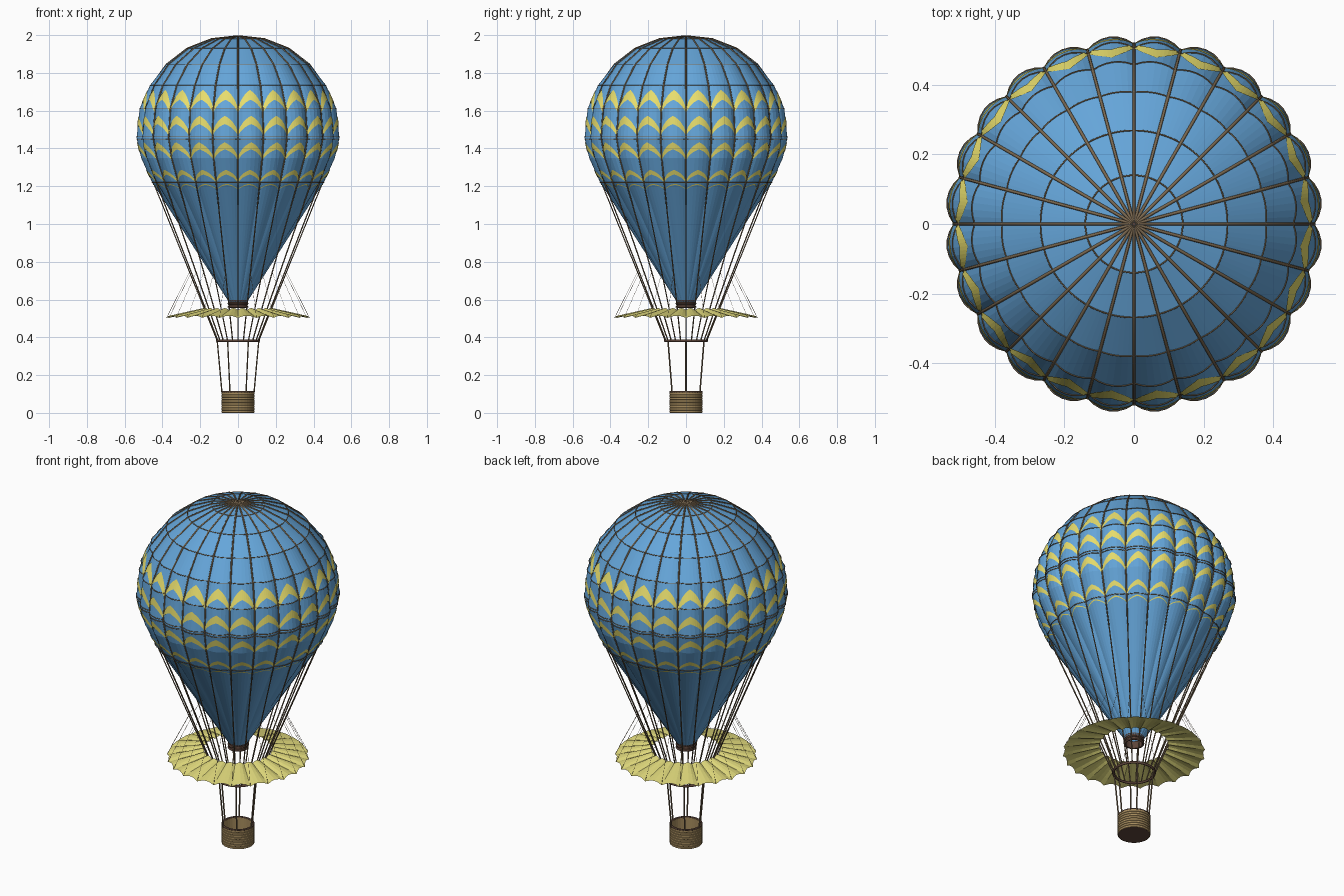
import bpy, math
from mathutils import Vector

if "Cube" in bpy.data.objects:
    bpy.data.objects.remove(bpy.data.objects["Cube"])

N = 24            # gores, ropes and parasol panels
COLS = 6          # facets across one gore
TAU = math.tau
STEP = TAU / N


def mat(name, rgb):
    m = bpy.data.materials.new(name)
    m.diffuse_color = (*rgb, 1)
    m.use_nodes = True
    m.node_tree.nodes["Principled BSDF"].inputs["Base Color"].default_value = m.diffuse_color
    return m


BLUE = mat("sky_blue", (0.13, 0.38, 0.70))
GOLD = mat("gold_yellow", (0.84, 0.76, 0.16))
PALE = mat("pale_yellow", (0.74, 0.69, 0.20))
ROPE = mat("rope_brown", (0.20, 0.14, 0.08))
WOOD = mat("dark_wood", (0.11, 0.06, 0.042))
WICKER = mat("wicker_tan", (0.38, 0.26, 0.11))


def mesh_obj(name, verts, faces, *mats):
    me = bpy.data.meshes.new(name)
    me.from_pydata([tuple(v) for v in verts], [], faces)
    for m in mats:
        me.materials.append(m)
    ob = bpy.data.objects.new(name, me)
    bpy.context.collection.objects.link(ob)
    return ob


def polar(r, a, z):
    return Vector((r * math.cos(a), r * math.sin(a), z))


def grid(name, rows, *mats):
    """Skin a list of equal-length closed vertex rows."""
    n = len(rows[0])
    faces = []
    for i in range(len(rows) - 1):
        for j in range(n):
            k = (j + 1) % n
            faces.append((i * n + j, i * n + k, (i + 1) * n + k, (i + 1) * n + j))
    return mesh_obj(name, [v for r in rows for v in r], faces, *mats)


def lathe(name, profile, m, n=32):
    return grid(name, [[polar(r, TAU * j / n, z) for j in range(n)] for r, z in profile], m)


def tubes(name, paths, radius, m, closed=False, res=1):
    """Round ropes along point paths, turned into a mesh."""
    cu = bpy.data.curves.new(name, 'CURVE')
    cu.dimensions = '3D'
    cu.bevel_depth = radius
    cu.bevel_resolution = res
    cu.use_fill_caps = not closed
    for pts in paths:
        sp = cu.splines.new('POLY')
        sp.points.add(len(pts) - 1)
        for p, co in zip(sp.points, pts):
            p.co = (*co, 1)
        sp.use_cyclic_u = closed
    cu.materials.append(m)
    ob = bpy.data.objects.new(name, cu)
    bpy.context.collection.objects.link(ob)
    bpy.ops.object.select_all(action='DESELECT')
    ob.select_set(True)
    bpy.context.view_layer.objects.active = ob
    bpy.ops.object.convert(target='MESH')
    return bpy.context.object


# Envelope profile: (valley radius, height, gore bulge); the crown is smooth
PROFILE = [(0.05, 0.59, 0.01), (0.445, 1.22, 0.028), (0.495, 1.35, 0.045),
           (0.517, 1.455, 0.047), (0.504, 1.61, 0.042), (0.457, 1.735, 0.025),
           (0.378, 1.845, 0.008), (0.268, 1.93, 0.0), (0.139, 1.98, 0.0), (0.004, 1.995, 0.0)]


def shape_at(z):
    for (r0, z0, b0), (r1, z1, b1) in zip(PROFILE, PROFILE[1:]):
        if z <= z1:
            k = (z - z0) / (z1 - z0)
            return r0 + (r1 - r0) * k, b0 + (b1 - b0) * k
    return PROFILE[-1][0], 0.0


def skin(a, z, off=0.0):
    u = 2 * ((a / STEP) % 1.0) - 1
    r, b = shape_at(z)
    return polar(r * (1 + b * (1 - u * u)) + off, a, z)


angles = [STEP * j / COLS for j in range(N * COLS)]
grid("envelope", [[skin(a, p[1]) for a in angles] for p in PROFILE], BLUE)


# Painted arches: one thin strip per gore, (foot height, peak height, thickness)
def arches(name, foot, peak, thick):
    verts, faces = [], []
    n = 12
    for g in range(N):
        base = len(verts)
        for i in range(n + 1):
            t = i / n
            u = abs(2 * t - 1)
            s = 1 - 0.5 * u - 0.5 * u ** 3      # pointed arch, steep legs
            a = STEP * (g + min(max(t, 1e-4), 1 - 1e-4))
            top = foot + (peak - foot) * s
            low = top - thick * (0.5 + 0.5 * s)
            for k in range(4):
                verts.append(skin(a, top + (low - top) * k / 3, 0.003))
        for i in range(n):
            for k in range(3):
                p = base + i * 4 + k
                faces.append((p, p + 1, p + 5, p + 4))
    mesh_obj(name, verts, faces, GOLD)


for i, (f, p, t) in enumerate([(1.615, 1.71, 0.052), (1.49, 1.573, 0.044),
                               (1.357, 1.433, 0.038), (1.232, 1.287, 0.025),
                               (1.185, 1.213, 0.006)]):
    arches(f"arch_band_{i + 1}", f, p, t)

# Net over the envelope: meridian ropes and level rings
tubes("meridian_ropes",
      [[skin(STEP * g, p[1], 0.001) for p in PROFILE[1:]] for g in range(N)], 0.0045, ROPE)
levels = [1.22, 1.448, 1.462, 1.61, 1.735, 1.845, 1.93, 1.98]
tubes("net_rings", [[skin(a, z, 0.001) for a in angles] for z in levels], 0.0022, ROPE, True)

# Suspension ropes from the net down to the load ring
RING_R, RING_Z = 0.11, 0.382


def on_rope(a, z):
    k = (z - RING_Z) / (1.22 - RING_Z)
    return polar(RING_R + (0.448 - RING_R) * k, a, z)


tubes("suspension_ropes",
      [[on_rope(STEP * g, 1.22), on_rope(STEP * g, RING_Z)] for g in range(N)], 0.0034, ROPE)


def ring(name, r, z, thick, m):
    bpy.ops.mesh.primitive_torus_add(major_radius=r, minor_radius=thick, location=(0, 0, z),
                                     major_segments=36, minor_segments=8)
    ob = bpy.context.object
    ob.name = name
    ob.data.materials.append(m)
    bpy.ops.object.shade_smooth()


ring("load_ring", RING_R, RING_Z, 0.007, WOOD)

# Neck collar under the envelope
lathe("neck", [(0.044, 0.557), (0.05, 0.557), (0.05, 0.6), (0.044, 0.6), (0.044, 0.557)], WOOD, 24)
for i in range(3):
    ring(f"neck_hoop_{i + 1}", 0.05, 0.561 + 0.018 * i, 0.005, WOOD)

# Parasol: folded panels with a lightly scalloped outer edge, and its stay lines
rows = []
for k in range(5):
    t = k / 4
    row = []
    for j in range(N * 4):
        u = abs(j % 4 - 2) / 2              # 1 at ribs, 0 mid panel
        row.append(polar(0.183 + (0.368 + 0.012 * u * u - 0.183) * t, STEP * j / 4,
                         0.544 - 0.041 * t + 0.011 * (1 - u * u)))
    rows.append(row)
grid("parasol", rows, PALE)
tubes("parasol_stays", [[polar(0.378, STEP * g, 0.504), on_rope(STEP * g, 0.745)]
                        for g in range(N)], 0.0008, ROPE, res=0)

# Basket: corrugated wicker wall with an inner skin, thin weave grooves, rim and floor
BANDS = 8
H = 0.11
wall = []
for i in range(BANDS):
    z0 = H * i / BANDS
    wall += [(0.0845, z0), (0.087, z0 + 0.0015), (0.087, z0 + H / BANDS - 0.0015)]
wall += [(0.0845, H), (0.078, H), (0.078, 0.008)]
lathe("basket", wall, WICKER)
lathe("basket_floor", [(0.0005, 0.0), (0.084, 0.0), (0.084, 0.008), (0.0005, 0.008)], WOOD)
ring("basket_rim", 0.083, 0.112, 0.005, WOOD)

# Six basket ropes
tubes("basket_ropes", [[polar(RING_R, TAU * g / 6, RING_Z), polar(0.085, TAU * g / 6, 0.108)]
                       for g in range(6)], 0.004, ROPE)
